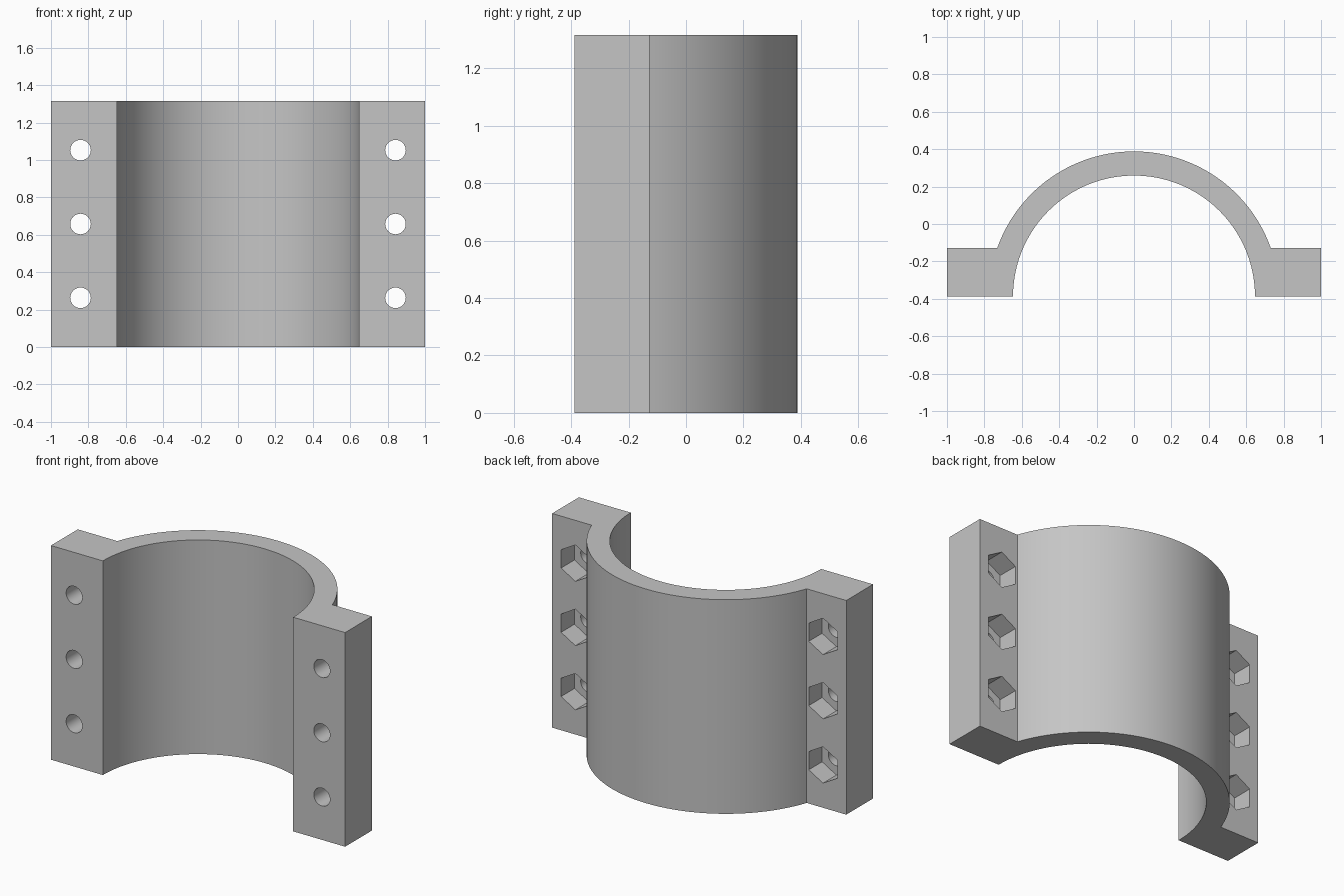
import bpy
import bmesh
from math import asin, cos, sin, pi, radians
from mathutils import Matrix

cube = bpy.data.objects.get("Cube")
if cube:
    bpy.data.objects.remove(cube, do_unlink=True)

HEIGHT = 1.316
FRONT = -0.388
FLANGE = 0.26            # flange thickness
INNER, OUTER = 0.647, 0.776
HOLE_X = 0.842
HOLE_R, HEX_R = 0.055, 0.112
POCKET = 0.13            # nut pocket depth
SEGMENTS = 72

# Material
grey = bpy.data.materials.new("light grey")
grey.use_nodes = True
colour = (0.56, 0.56, 0.56, 1)
grey.diffuse_color = colour
grey.node_tree.nodes["Principled BSDF"].inputs["Base Color"].default_value = colour


def make_object(name, bm):
    bmesh.ops.recalc_face_normals(bm, faces=bm.faces)
    mesh = bpy.data.meshes.new(name)
    bm.to_mesh(mesh)
    bm.free()
    mesh.materials.append(grey)
    obj = bpy.data.objects.new(name, mesh)
    bpy.context.collection.objects.link(obj)
    return obj


def arc(radius, start, end):
    steps = [start + (end - start) * i / SEGMENTS for i in range(SEGMENTS + 1)]
    return [(radius * cos(a), FRONT + radius * sin(a)) for a in steps]


# Clamp half: arched shell with a flange on each side, extruded upwards
join = asin(FLANGE / OUTER)
back = FRONT + FLANGE
profile = (arc(INNER, pi, 0) + [(1, FRONT), (1, back)]
           + arc(OUTER, join, pi - join) + [(-1, back), (-1, FRONT)])
bm = bmesh.new()
base = bm.faces.new([bm.verts.new((x, y, 0)) for x, y in profile])
top = bmesh.ops.extrude_face_region(bm, geom=[base], use_keep_orig=True)["geom"]
bmesh.ops.translate(bm, vec=(0, 0, HEIGHT),
                    verts=[v for v in top if isinstance(v, bmesh.types.BMVert)])
clamp = make_object("clamp_half", bm)


def add_cutters(name, sides, radius, y0, y1):
    """Six prisms along y, one at each bolt position."""
    bm = bmesh.new()
    for side in (-1, 1):
        for row in (0.2, 0.5, 0.8):
            place = Matrix.Translation((side * HOLE_X, (y0 + y1) / 2, HEIGHT * row))
            bmesh.ops.create_cone(bm, cap_ends=True, segments=sides,
                                  radius1=radius, radius2=radius, depth=y1 - y0,
                                  matrix=place @ Matrix.Rotation(pi / 2, 4, 'X'))
    # A hexagon stands on a corner
    obj = make_object(name, bm)
    obj.hide_render = True
    return obj


# Bolt holes through the flanges and hexagonal nut pockets in the back
cutters = [add_cutters("bolt_hole_cutter", 32, HOLE_R, FRONT - 0.1, back + 0.1),
           add_cutters("nut_pocket_cutter", 6, HEX_R, back - POCKET, back + 0.03)]
bpy.ops.object.select_all(action='DESELECT')
bpy.context.view_layer.objects.active = clamp
clamp.select_set(True)
for cutter in cutters:
    cut = clamp.modifiers.new(cutter.name, 'BOOLEAN')
    cut.operation = 'DIFFERENCE'
    cut.solver = 'EXACT'
    cut.object = cutter
    bpy.ops.object.modifier_apply(modifier=cut.name)
    bpy.data.objects.remove(cutter, do_unlink=True)

bpy.ops.object.shade_smooth_by_angle(angle=radians(30))
